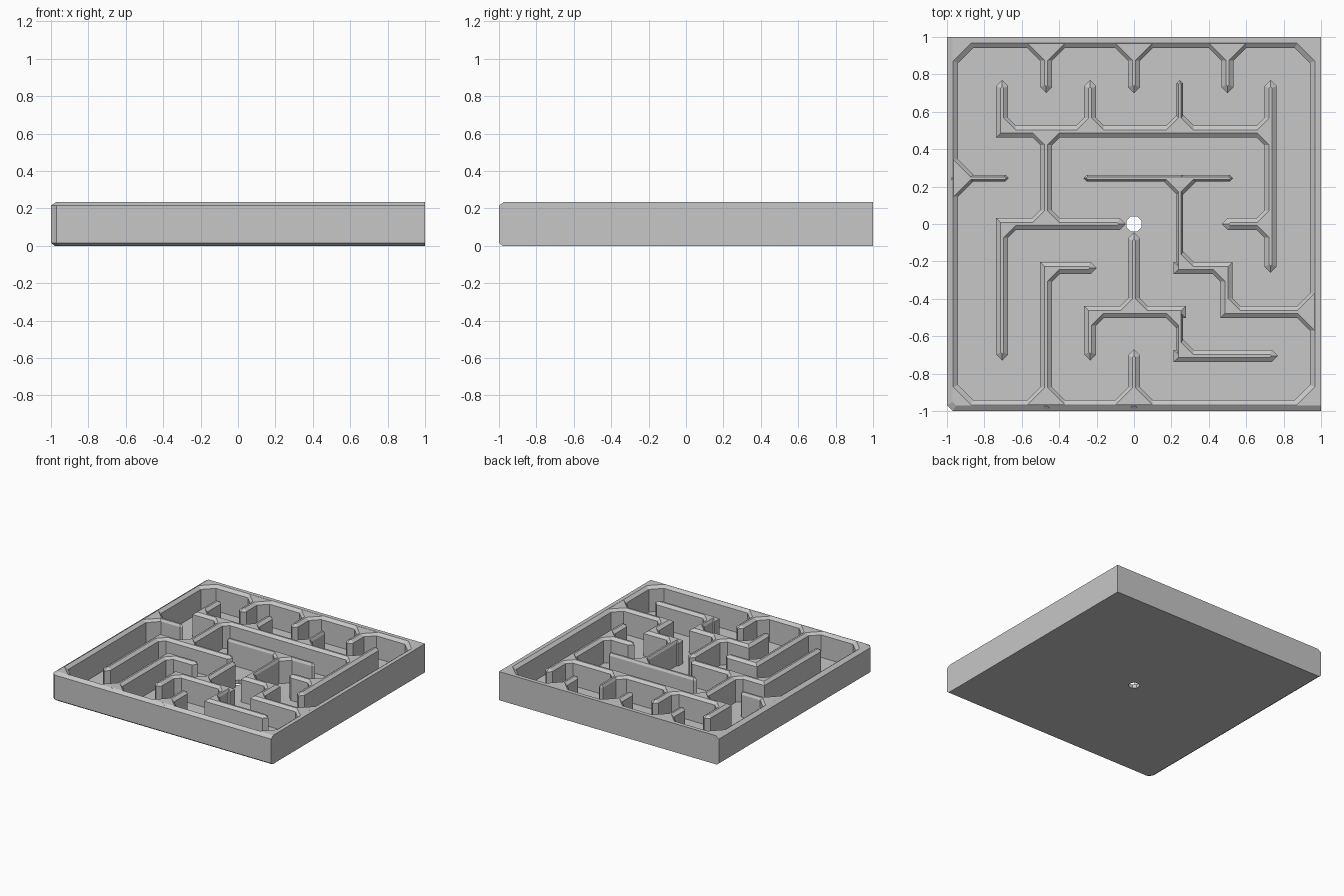
import bpy, bmesh
from mathutils import Vector

if "Cube" in bpy.data.objects:
    bpy.data.objects.remove(bpy.data.objects["Cube"], do_unlink=True)

TOP, FLOOR = 0.235, 0.03
HALF, THIN, DROP = 0.0325, 0.018, 0.02
RIM = 0.966

grey = bpy.data.materials.new("mid grey")
grey.use_nodes = True
grey.diffuse_color = (0.57, 0.57, 0.57, 1)
bsdf = grey.node_tree.nodes["Principled BSDF"]
bsdf.inputs["Base Color"].default_value = (0.57, 0.57, 0.57, 1)
bsdf.inputs["Roughness"].default_value = 0.7


def finish(bm, name):
    bmesh.ops.remove_doubles(bm, verts=bm.verts, dist=0.0001)
    bmesh.ops.recalc_face_normals(bm, faces=bm.faces)
    mesh = bpy.data.meshes.new(name)
    bm.to_mesh(mesh)
    bm.free()
    mesh.materials.append(grey)
    obj = bpy.data.objects.new(name, mesh)
    bpy.context.collection.objects.link(obj)
    return obj


def octagon(half, cut, z, near=None, near_cut=None):
    """Square loop with cut corners; near moves the -x and -y sides."""
    lo = -half if near is None else -near
    n = cut if near_cut is None else near_cut
    return [(half, lo + cut, z), (half, half - cut, z), (half - cut, half, z),
            (lo + cut, half, z), (lo, half - cut, z), (lo, lo + n, z),
            (lo + n, lo, z), (half - cut, lo, z)]


def ring_solid(loops, name):
    """Skin a closed cycle of eight-point loops."""
    bm = bmesh.new()
    rows = [[bm.verts.new(p) for p in loop] for loop in loops]
    for i, row in enumerate(rows):
        nxt = rows[(i + 1) % len(rows)]
        for k in range(8):
            j = (k + 1) % 8
            bm.faces.new((row[k], row[j], nxt[j], nxt[k]))
    bmesh.ops.dissolve_degenerate(bm, edges=bm.edges, dist=0.0001)
    return finish(bm, name)


# Tray: floor with a centre hole, chamfered rim
hole, hole_cut = 0.04, 0.023
ring_solid([
    octagon(hole, hole_cut, FLOOR),
    octagon(0.94, 0.08, FLOOR),
    octagon(0.94, 0.08, TOP - DROP),
    octagon(0.967, 0.095, TOP),
    octagon(1, 0, TOP, 0.97, 0.02),
    octagon(1, 0, TOP - DROP, 1, 0.03),
    octagon(1, 0, 0.015, 1, 0.03),
    octagon(1, 0, 0, 0.98, 0.03),
    octagon(hole, hole_cut, 0),
], "tray")

# Maze paths: fixed coordinate, start, end
A, B, C = 0.245, 0.495, 0.73
vertical = [(-0.47, RIM, 0.7), (0, RIM, 0.7), (0.5, RIM, 0.7),
            (-0.705, 0.77, B), (-0.235, B, 0.77), (A, B, 0.77),
            (C, 0.77, -0.26), (-0.47, B, 0), (-0.705, 0, -0.73),
            (A, A, -0.235), (B, -0.235, -0.47), (-0.47, -0.235, -RIM),
            (0, -0.045, -0.47), (-0.235, -0.47, -0.73),
            (A, -0.47, -0.705), (0, -RIM, -0.67)]
horizontal = [(B, -0.705, C), (0, -0.705, -0.045), (A, -RIM, -0.67),
              (A, -0.27, 0.53), (-0.235, A, B), (-0.47, B, RIM),
              (0, 0.47, C), (-0.235, -0.47, -0.2), (-0.47, -0.235, A),
              (-0.705, A, 0.77)]
walls = [(Vector((c, a)), Vector((c, b))) for c, a, b in vertical]
walls += [(Vector((a, c)), Vector((b, c))) for c, a, b in horizontal]
widths = [THIN if c == A else HALF for c, a, b in vertical + horizontal]


def on_rim(p):
    return max(abs(p.x), abs(p.y)) > 0.9


def arms(p):
    """Unit directions in which walls leave a point."""
    found = set()
    for a, b in walls:
        d = (b - a).normalized()
        along = (p - a).dot(d)
        if (p - a - d * along).length > 0.01 or not -0.01 < along < (b - a).length + 0.01:
            continue
        for end in (a, b):
            if (end - p).length > 0.02:
                e = (end - p).normalized()
                found.add((round(e.x), round(e.y)))
    if on_rim(p):
        found |= {(0, 1), (0, -1)} if abs(p.x) > 0.9 else {(1, 0), (-1, 0)}
    return [Vector(f) for f in sorted(found)]


def prism(bm, pts, bevel):
    """Upright convex prism with a chamfered top."""
    n = len(pts)
    if sum(pts[i - 1].cross(pts[i]) for i in range(n)) < 0:
        pts = pts[::-1]
    inner = []
    for i, p in enumerate(pts):
        d1 = (p - pts[i - 1]).normalized()
        d2 = (pts[(i + 1) % n] - p).normalized()
        n1, n2 = Vector((-d1.y, d1.x)), Vector((-d2.y, d2.x))
        inner.append(p + (n1 + n2) * (bevel / (1 + n1.dot(n2))))
    levels = [(pts, FLOOR - 0.01), (pts, TOP - DROP), (inner, TOP - 0.001)]
    rows = [[bm.verts.new((p.x, p.y, z)) for p in ring] for ring, z in levels]
    for low, high in zip(rows, rows[1:]):
        for i in range(n):
            bm.faces.new((low[i - 1], low[i], high[i], high[i - 1]))
    bm.faces.new(rows[0][::-1])
    bm.faces.new(rows[-1])


# Wall runs: pointed at free ends, square where they join
bm = bmesh.new()
for (a, b), half in zip(walls, widths):
    outline = []
    for start, end in ((a, b), (b, a)):
        d = (end - start).normalized()
        side = Vector((-d.y, d.x)) * half
        if len(arms(end)) == 1:
            base = end - d * half
            outline += [base - side, end, base + side]
        else:
            base = end + d * half
            outline += [base - side, base + side]
    prism(bm, outline, half - 0.0075)
finish(bm, "maze_walls")

# Slanted fillers in the inside corners
bm = bmesh.new()
nodes = {(round(p.x, 3), round(p.y, 3)) for wall in walls for p in wall}
for node in sorted(nodes):
    p = Vector(node)
    reach = 0.125 if on_rim(p) else 0.105
    dirs = arms(p)
    for i, u in enumerate(dirs):
        for v in dirs[:i]:
            if abs(u.dot(v)) < 0.1:
                corner = p - (u + v) * THIN
                size = reach + 2 * THIN
                prism(bm, [corner, corner + u * size, corner + v * size], THIN)
finish(bm, "corner_fillers")
